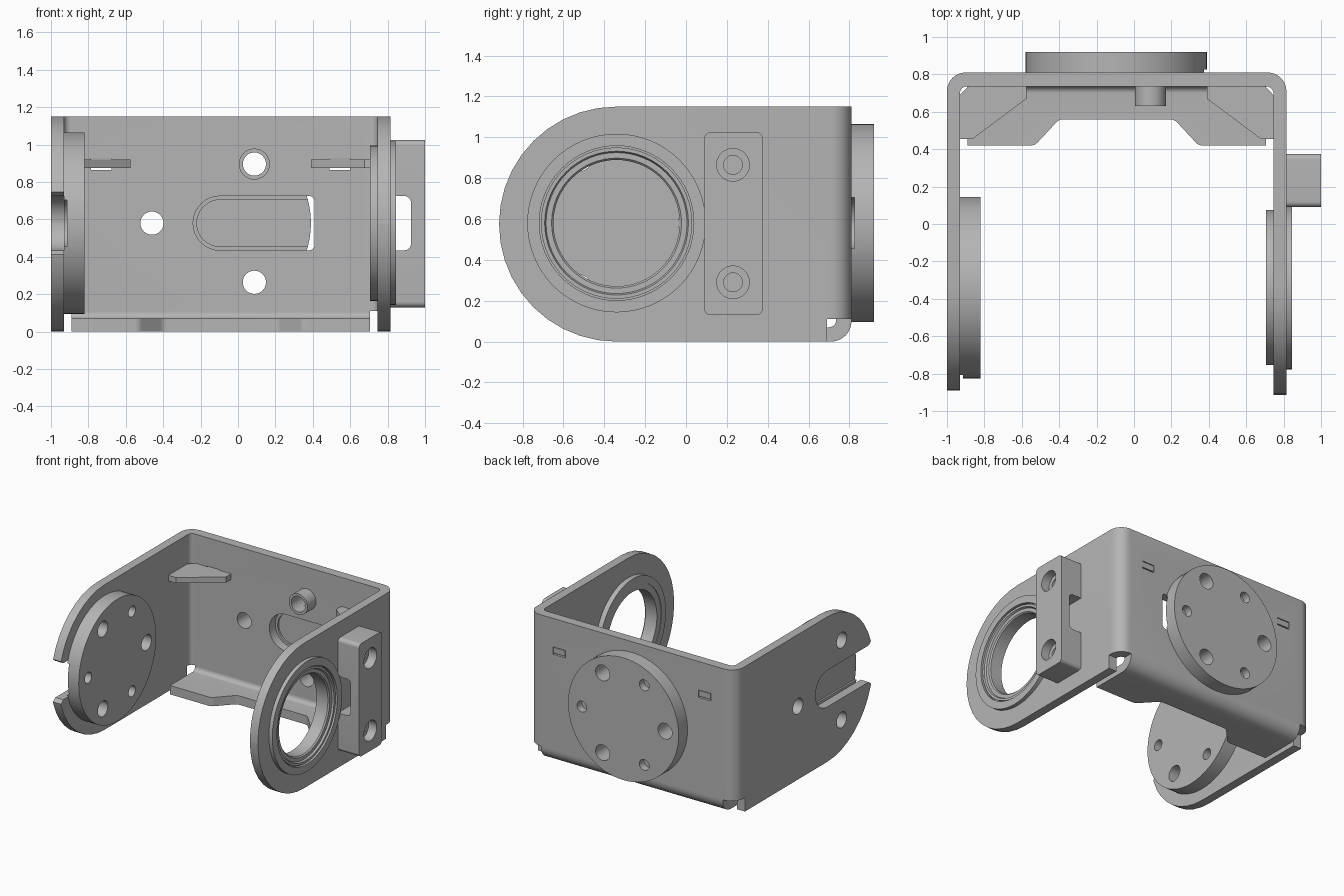
import bpy, bmesh, math
from mathutils import Vector

if "Cube" in bpy.data.objects:
    bpy.data.objects.remove(bpy.data.objects["Cube"], do_unlink=True)

GREY = (0.46, 0.46, 0.46, 1)
metal = bpy.data.materials.new("grey metal")
metal.use_nodes = True
metal.diffuse_color = GREY
metal.node_tree.nodes["Principled BSDF"].inputs["Base Color"].default_value = GREY

ZC = 0.58      # height of the pivot axis
YC = -0.34     # pivot centre on the side arms
XC = -0.095    # centre of the back disc


def place(axis, u, v, w):
    """Profile coordinates u, v with w along the named axis."""
    return {"x": (w, u, v), "y": (u, w, v), "z": (u, v, w)}[axis]


def make(name, bm):
    bmesh.ops.recalc_face_normals(bm, faces=bm.faces)
    mesh = bpy.data.meshes.new(name)
    bm.to_mesh(mesh)
    bm.free()
    mesh.materials.append(metal)
    ob = bpy.data.objects.new(name, mesh)
    bpy.context.collection.objects.link(ob)
    return ob


def prism(name, pts, axis, a, b):
    bm = bmesh.new()
    lo = [bm.verts.new(place(axis, u, v, a)) for u, v in pts]
    hi = [bm.verts.new(place(axis, u, v, b)) for u, v in pts]
    bm.faces.new(lo)
    bm.faces.new(hi)
    for i in range(len(pts)):
        j = (i + 1) % len(pts)
        bm.faces.new((lo[i], lo[j], hi[j], hi[i]))
    return make(name, bm)


def rounded(corners, n=8):
    """Polygon from (u, v, radius) corners."""
    out = []
    for i, (u, v, r) in enumerate(corners):
        p = Vector((u, v))
        if r == 0:
            out.append(p)
            continue
        d0 = (Vector(corners[i - 1][:2]) - p).normalized()
        d1 = (Vector(corners[(i + 1) % len(corners)][:2]) - p).normalized()
        half = d0.angle(d1) / 2
        t = r / math.tan(half)
        c = p + (d0 + d1).normalized() * r / math.sin(half)
        a, b = p + d0 * t - c, p + d1 * t - c
        sweep = math.pi - 2 * half
        for k in range(n + 1):
            f = k / n
            out.append(c + (a * math.sin((1 - f) * sweep) + b * math.sin(f * sweep)) / math.sin(sweep))
    return out


def rect(u0, u1, v0, v1, r=0):
    return rounded([(u0, v0, r), (u1, v0, r), (u1, v1, r), (u0, v1, r)])


def cylinder(name, u, v, r, axis, a, b, n=48):
    angles = [2 * math.pi * k / n for k in range(n)]
    return prism(name, [(u + r * math.cos(t), v + r * math.sin(t)) for t in angles], axis, a, b)


def lathe(name, profile, u, v, axis, n=64):
    """Spin a closed (radius, height) profile."""
    bm = bmesh.new()
    rings = []
    for k in range(n):
        c, s = math.cos(2 * math.pi * k / n), math.sin(2 * math.pi * k / n)
        rings.append([bm.verts.new(place(axis, u + r * c, v + r * s, h)) for r, h in profile])
    for k in range(n):
        p, q = rings[k], rings[(k + 1) % n]
        for i in range(len(profile)):
            j = (i + 1) % len(profile)
            bm.faces.new((p[i], p[j], q[j], q[i]))
    return make(name, bm)


def combine(ob, others, mode="DIFFERENCE"):
    bpy.context.view_layer.objects.active = ob
    for other in others:
        mod = ob.modifiers.new("cut", "BOOLEAN")
        mod.operation = mode
        mod.solver = "EXACT"
        mod.object = other
        bpy.ops.object.modifier_apply(modifier=mod.name)
        bpy.data.objects.remove(other, do_unlink=True)


def bolt_holes(u, sign, axis, a, b, r, start):
    """Three cutters around a pivot; sign flips the pattern along u."""
    angles = [math.radians(start + 120 * k) for k in range(3)]
    return [cylinder("cutter", u + sign * 0.365 * math.cos(t), ZC + 0.365 * math.sin(t), r, axis, a, b, 32)
            for t in angles]


# U-shaped bracket: bent strip trimmed to round-ended arms
strip = rounded([(-1, -1, 0), (-1, 0.81, 0.1), (0.815, 0.81, 0.1), (0.815, -1, 0),
                 (0.745, -1, 0), (0.745, 0.735, 0.035), (-0.93, 0.735, 0.035), (-0.93, -1, 0)])
bracket = prism("bracket", strip, "z", -0.1, 1.3)
arm = rounded([(YC - 0.575, 0, 0.574), (1, 0, 0), (1, 1.15, 0), (YC - 0.575, 1.15, 0.574)], 10)
combine(bracket, [prism("cutter", arm, "x", -1.5, 1.5)], "INTERSECT")

back_slot = rounded([(XC - 0.145, ZC - 0.145, 0.144), (0.41, ZC - 0.145, 0.03),
                     (0.41, ZC + 0.145, 0.03), (XC - 0.145, ZC + 0.145, 0.144)])
arm_slot = rounded([(YC + 0.145, ZC - 0.145, 0.144), (YC + 0.145, ZC + 0.145, 0.144),
                    (-0.86, ZC + 0.145, 0), (-0.93, ZC + 0.2, 0),
                    (-0.93, ZC - 0.2, 0), (-0.86, ZC - 0.145, 0)])
cuts = [prism("cutter", rect(0.69, 1, -0.2, 0.11), "x", -1.5, 1.5),
        prism("cutter", back_slot, "y", 0.7, 0.9),
        prism("cutter", arm_slot, "x", -1.1, -0.9),
        cylinder("cutter", YC, ZC, 0.4, "x", 0.7, 0.9, 64)]
for x in (-0.73, 0.545):
    cuts.append(prism("cutter", rect(x - 0.055, x + 0.055, 0.865, 0.925), "y", 0.7, 0.9))
cuts += bolt_holes(XC, 1, "y", 0.7, 0.9, 0.062, 60)
cuts += bolt_holes(YC, -1, "x", -1.1, -0.9, 0.062, 60)
combine(bracket, cuts)

# Bent bottom flange
bend = rounded([(0.42, 0, 0), (0.81, 0, 0.1), (0.81, 0.11, 0), (0.735, 0.11, 0),
                (0.735, 0.07, 0.035), (0.42, 0.07, 0)])
flange = prism("bottom_flange", bend, "x", -0.89, 0.705)
notch = rounded([(-0.62, 0.3, 0), (-0.57, 0.42, 0.05), (-0.53, 0.42, 0.05), (-0.4, 0.56, 0.05),
                 (0.215, 0.56, 0.05), (0.345, 0.42, 0.05), (0.385, 0.42, 0), (0.42, 0.3, 0)], 4)
combine(flange, [prism("cutter", notch, "z", -0.1, 0.2)])

# Mounting discs with through holes, blind holes and a shallow slot recess
back_disc = cylinder("back_disc", XC, ZC, 0.485, "y", 0.81, 0.92, 72)
back_recess = rounded([(XC - 0.125, ZC - 0.125, 0.124), (0.5, ZC - 0.125, 0),
                       (0.5, ZC + 0.125, 0), (XC - 0.125, ZC + 0.125, 0.124)])
combine(back_disc, bolt_holes(XC, 1, "y", 0.7, 1, 0.062, 60)
        + bolt_holes(XC, 1, "y", 0.86, 1, 0.043, 0)
        + [prism("cutter", back_recess, "y", 0.7, 0.825)])

arm_disc = cylinder("arm_disc", YC, ZC, 0.485, "x", -0.93, -0.82, 72)
arm_recess = rounded([(YC + 0.125, ZC - 0.125, 0.124), (YC + 0.125, ZC + 0.125, 0.124),
                      (-0.95, ZC + 0.125, 0), (-0.95, ZC - 0.125, 0)])
combine(arm_disc, bolt_holes(YC, -1, "x", -1, -0.7, 0.062, 60)
        + bolt_holes(YC, -1, "x", -0.88, -0.7, 0.043, 0)
        + [prism("cutter", arm_recess, "x", -1, -0.915)])

# Bearing housing and bearing ring on the other arm
lathe("bearing_housing", [(0.415, 0.705), (0.415, 0.745), (0.4, 0.745), (0.4, 0.815), (0.437, 0.815),
                          (0.437, 0.845), (0.378, 0.845), (0.378, 0.82), (0.36, 0.82), (0.36, 0.705)],
      YC, ZC, "x")
lathe("bearing_ring", [(0.37, 0.71), (0.37, 0.835), (0.352, 0.835), (0.345, 0.82),
                       (0.318, 0.82), (0.309, 0.81), (0.309, 0.71)], YC, ZC, "x")

# Side block with counterbored holes and a cable notch
block = prism("side_block", rect(0.09, 0.375, 0.13, 1.025, 0.03), "x", 0.815, 1)
cuts = [prism("cutter", rect(0.7, 0.925, ZC - 0.145, ZC + 0.145, 0.035), "y", 0, 0.5)]
for z in (0.29, 0.865):
    cuts.append(cylinder("cutter", 0.23, z, 0.08, "x", 0.93, 1.1, 32))
    cuts.append(cylinder("cutter", 0.23, z, 0.046, "x", 0.83, 1.1, 32))
combine(block, cuts)

# Corner gussets with tabs through the back wall
for side, name in ((-1, "right_gusset"), (1, "left_gusset")):
    mid = -0.0925
    shape = [(0.8375, 0.455), (0.77, 0.455), (0.4825, 0.67), (0.4825, 0.735), (0.587, 0.735),
             (0.587, 0.808), (0.688, 0.808), (0.688, 0.735), (0.795, 0.735), (0.8375, 0.69)]
    prism(name, [(mid + side * x, y) for x, y in shape], "z", 0.875, 0.92)

# Short sleeve on the inner face of the back wall
lathe("sleeve", [(0.083, 0.63), (0.083, 0.735), (0.062, 0.735), (0.062, 0.63)], 0.0875, 0.896, "y", 32)

# Smooth shading with sharp edges kept
for ob in bpy.context.scene.objects:
    if ob.type == "MESH":
        bpy.ops.object.select_all(action="DESELECT")
        ob.select_set(True)
        bpy.context.view_layer.objects.active = ob
        bpy.ops.object.shade_smooth_by_angle(angle=math.radians(30))
